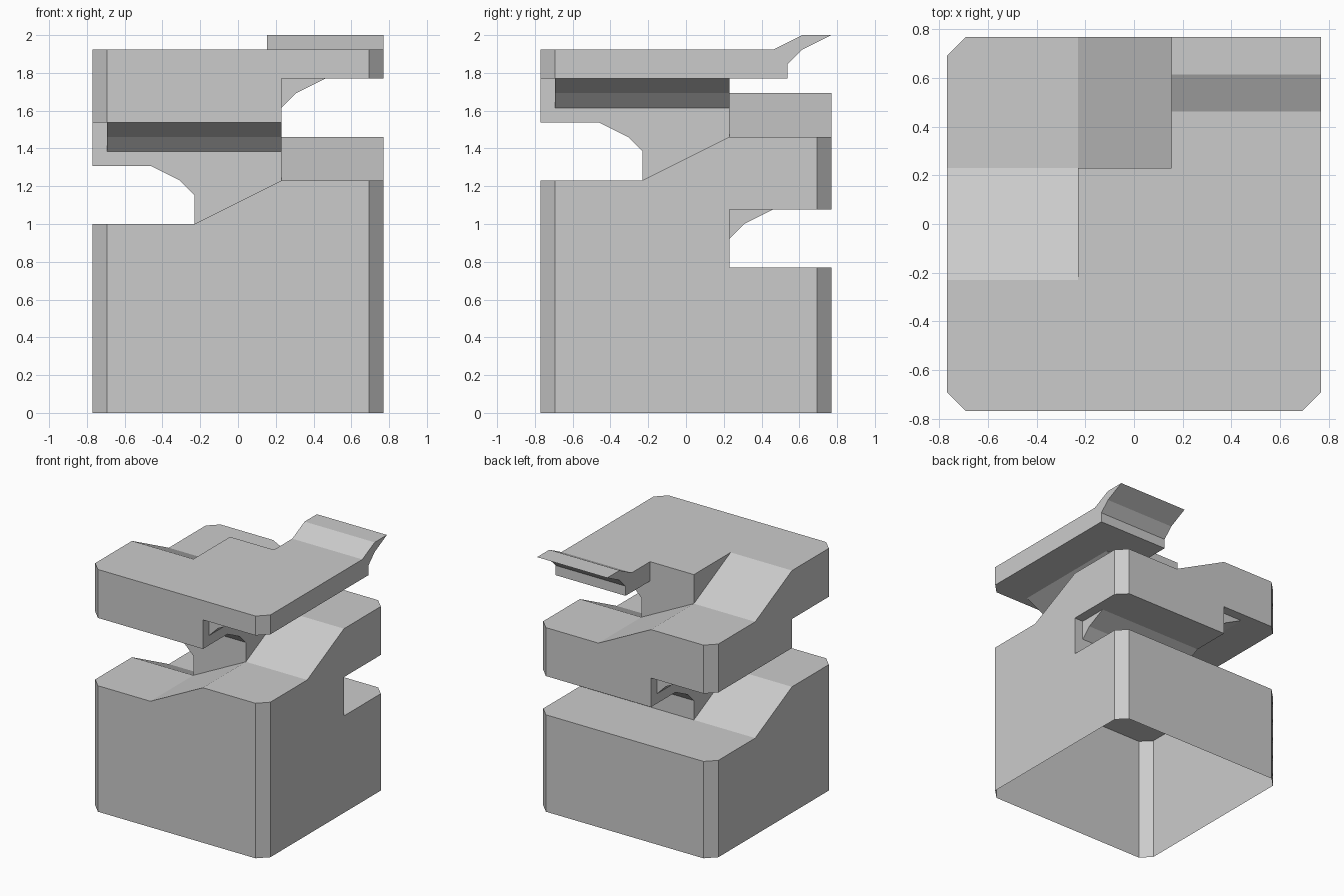
import bpy, bmesh
from mathutils import Vector
from mathutils.bvhtree import BVHTree

if "Cube" in bpy.data.objects:
    bpy.data.objects.remove(bpy.data.objects["Cube"])

S = 1 / 13          # one design module; everything below is in modules


def turn(side, u, v, z):
    """Local (along travel, outward, up) to world; 0 right, 1 back, 2 left, 3 front."""
    x, y = v, u
    for _ in range(side % 4):
        x, y = -y, x
    return Vector((x, y, z))


def loft(name, loops):
    """Closed solid through matching loops of points."""
    bm = bmesh.new()
    rings = [[bm.verts.new(p) for p in lp] for lp in loops]
    n = len(rings[0])
    for a, b in zip(rings, rings[1:]):
        for i in range(n):
            j = (i + 1) % n
            bm.faces.new((a[i], a[j], b[j], b[i]))
    bm.faces.new(rings[0])
    bm.faces.new(rings[-1])
    bmesh.ops.recalc_face_normals(bm, faces=bm.faces)
    me = bpy.data.meshes.new(name)
    bm.to_mesh(me)
    bm.free()
    ob = bpy.data.objects.new(name, me)
    bpy.context.collection.objects.link(ob)
    return ob


def combine(target, tool, op):
    mod = target.modifiers.new("join", 'BOOLEAN')
    mod.solver, mod.operation, mod.object = 'EXACT', op, tool
    bpy.context.view_layer.update()
    dg = bpy.context.evaluated_depsgraph_get()
    me = bpy.data.meshes.new_from_object(target.evaluated_get(dg))
    target.modifiers.clear()
    target.data = me
    bpy.data.objects.remove(tool)


# Chamfered square block
plan = [(-10, -9), (-9, -10), (9, -10), (10, -9), (10, 9), (9, 10), (-9, 10), (-10, 9)]
body = loft("spiral_building", [[(x, y, z) for x, y in plan] for z in (0, 25)])

# Covered spiral deck: (side, start height, end height), with a haunched ceiling
for side, z0, z1 in [(1, 10, 10), (2, 10, 13), (3, 13, 16), (4, 16, 19)]:
    c = {(1, 10): 14, (2, 10): 17, (3, 13): 20, (4, 16): 23}[(side, z0)]
    mouth = [[turn(side, u, v, z) for v, z in [(3, z0), (11, z0), (11, c), (3, c)]]
             for u in (-11, -9)]
    combine(body, loft("cut", mouth), 'DIFFERENCE')
    run = [[turn(side, u, v, z) for v, z in
            [(3, f), (11, f), (11, c), (6, c), (4, c - 1), (3, c - 2)]]
           for u, f in [(-9, z0), (-3, z0), (3, z1)]]
    combine(body, loft("cut", run), 'DIFFERENCE')

# Open upper ramps
for side, z0, z1 in [(1, 19, 22), (2, 22, 25)]:
    run = [[turn(side, u, v, z) for v, z in [(3, f), (11, f), (11, 30), (3, 30)]]
           for u, f in [(-11, z0), (-3, z0), (3, z1)]]
    combine(body, loft("cut", run), 'DIFFERENCE')

# Roof overhang with upturned lip
lip = [(3, 23), (7, 23), (7, 24), (8, 25), (10, 26), (8, 26), (6, 25), (3, 25)]
combine(body, loft("lip", [[(x, y, z) for y, z in lip] for x in (2, 10)]), 'UNION')

# Open underside, clean flat faces
bm = bmesh.new()
bm.from_mesh(body.data)
bmesh.ops.remove_doubles(bm, verts=bm.verts, dist=1e-4)
bmesh.ops.dissolve_limit(bm, angle_limit=0.01, verts=bm.verts, edges=bm.edges)
bmesh.ops.delete(bm, geom=[f for f in bm.faces if all(v.co.z < 1e-3 for v in f.verts)],
                 context='FACES')
bm.to_mesh(body.data)
tree = BVHTree.FromBMesh(bm)
bm.free()

# Window bands: thin panes wherever there is solid wall behind them
wb = bmesh.new()


def pane(a, b, z, out):
    """Pane from plan point a to b; kept only if the wall is really there."""
    for p in (a, b):
        for h in (z - 0.38, z + 0.95):
            o = Vector((p.x, p.y, max(h, 0.05))) + out
            hit = tree.ray_cast(o, -out)
            if hit[0] is None or abs(hit[3] - 1) > 0.02:
                return
    off = out * 0.02
    pts = [(a, z), (b, z), (b, z + 0.56), (a, z + 0.56)]
    wb.faces.new([wb.verts.new(Vector((p.x, p.y, h)) + off) for p, h in pts])


rows = [0.37 + 2 * k for k in range(8)] + [15.37 + 2 * k for k in range(5)]
for side in range(4):
    out = turn(side, 0, 1, 0)
    diag = turn(side, 1, 1, 0).normalized()
    for z in rows:
        for i in range(8):
            u = 1.06 + 0.96 * i
            pane(turn(side, -u - 0.85, 10, 0), turn(side, -u, 10, 0), z, out)
            if z < 15 or u > 2.9:
                pane(turn(side, u, 10, 0), turn(side, u + 0.85, 10, 0), z, out)
        pane(turn(side, 9.15, 9.85, 0), turn(side, 9.85, 9.15, 0), z, diag)
bmesh.ops.recalc_face_normals(wb, faces=wb.faces)
for f in wb.faces:
    c = f.calc_center_median()
    if f.normal.x * c.x + f.normal.y * c.y < 0:
        f.normal_flip()
wm = bpy.data.meshes.new("windows")
wb.to_mesh(wm)
wb.free()
windows = bpy.data.objects.new("windows", wm)
bpy.context.collection.objects.link(windows)

# Modules to final size
for ob in (body, windows):
    for v in ob.data.vertices:
        v.co *= S
    ob.data.update()
